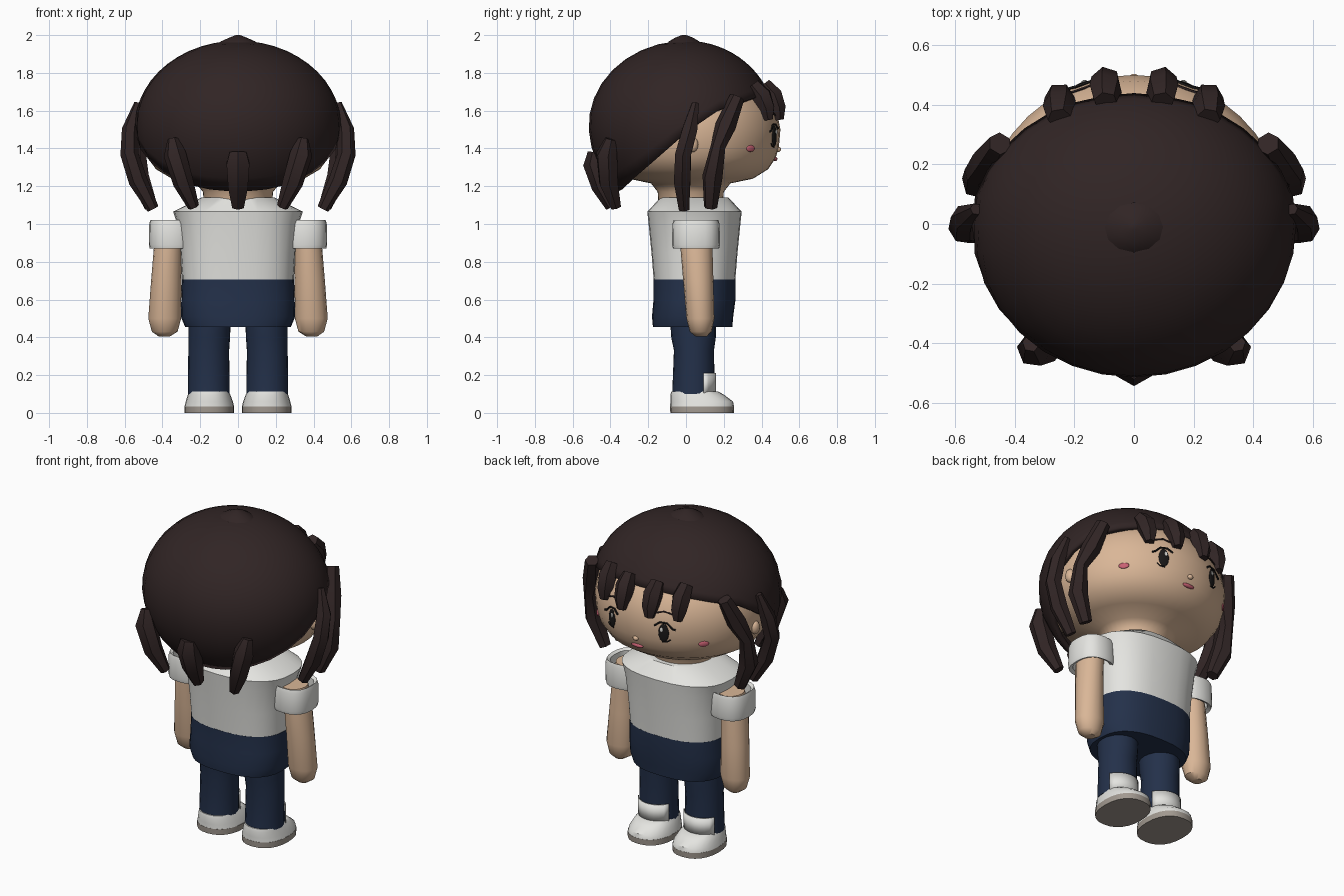
import bpy, bmesh, math
from mathutils import Vector

cube = bpy.data.objects.get("Cube")
if cube:
    bpy.data.objects.remove(cube, do_unlink=True)


def material(name, *rgb):
    m = bpy.data.materials.new(name)
    m.use_nodes = True
    m.diffuse_color = (*rgb, 1)
    m.node_tree.nodes["Principled BSDF"].inputs["Base Color"].default_value = (*rgb, 1)
    return m


HAIR = material("dark brown hair", .03, .018, .018)
SKIN = material("warm skin", .70, .47, .31)
WHITE = material("white cloth", .78, .78, .75)
NAVY = material("navy cloth", .017, .03, .068)
SOLE = material("grey sole", .36, .32, .28)
PINK = material("pink", .58, .12, .17)
BLACK = material("eye black", .01, .009, .009)


def finish(name, bm, mat, angle=40):
    bmesh.ops.recalc_face_normals(bm, faces=bm.faces)
    me = bpy.data.meshes.new(name)
    bm.to_mesh(me)
    bm.free()
    me.materials.append(mat)
    ob = bpy.data.objects.new(name, me)
    bpy.context.collection.objects.link(ob)
    bpy.ops.object.select_all(action='DESELECT')
    ob.select_set(True)
    bpy.context.view_layer.objects.active = ob
    bpy.ops.object.shade_smooth_by_angle(angle=math.radians(angle))
    return ob


def skin_rings(bm, rings, caps=True):
    rows = [[bm.verts.new(p) for p in ring] for ring in rings]
    n = len(rows[0])
    for a, b in zip(rows, rows[1:]):
        for i in range(n):
            j = (i + 1) % n
            bm.faces.new((a[i], a[j], b[j], b[i]))
    if caps:
        bm.faces.new(rows[0])
        bm.faces.new(rows[-1])


def loft(name, rings, mat, n=24, power=2, caps=True, angle=40):
    """Stack of level superellipse rings (cx, cy, z, rx, ry)."""
    def bend(v):
        return math.copysign(abs(v) ** (2 / power), v)
    bm = bmesh.new()
    turns = [math.tau * i / n for i in range(n)]
    skin_rings(bm, [[(cx + rx * bend(math.cos(t)), cy + ry * bend(math.sin(t)), z)
                     for t in turns] for cx, cy, z, rx, ry in rings], caps)
    return finish(name, bm, mat, angle)


def sweep(name, path, mat, n=6, angle=40):
    """Tapered strand through (x, y, z, radius) points."""
    pts = [Vector(p[:3]) for p in path]
    rings = []
    for i, p in enumerate(pts):
        d = (pts[min(i + 1, len(pts) - 1)] - pts[max(i - 1, 0)]).normalized()
        out = Vector((p.x, p.y, 0)).normalized()
        side = d.cross(out).normalized()
        up = side.cross(d)
        r = path[i][3]
        rings.append([p + r * (math.cos(t) * side + math.sin(t) * up)
                      for t in (math.tau * (k + .5) / n for k in range(n))])
    bm = bmesh.new()
    skin_rings(bm, rings)
    return finish(name, bm, mat, angle)


def ball(name, loc, size, mat, turn=0):
    bm = bmesh.new()
    bmesh.ops.create_uvsphere(bm, u_segments=16, v_segments=10, radius=1)
    bmesh.ops.scale(bm, vec=size, verts=bm.verts)
    ob = finish(name, bm, mat, 60)
    ob.location, ob.rotation_euler.z = loc, turn
    return ob


# Head and neck: one turned profile (radius, height)
HEAD_Y, WIDE = .025, 1.06
profile = [(.17, 1.1), (.175, 1.17), (.21, 1.215), (.33, 1.24), (.41, 1.29), (.45, 1.35),
           (.467, 1.41), (.475, 1.5), (.455, 1.6), (.40, 1.69), (.28, 1.79)]
loft("head", [(0, HEAD_Y, z, r * WIDE, r) for r, z in profile], SKIN, 40, angle=60)


def face_point(x, z, lift=0):
    for (r0, z0), (r1, z1) in zip(profile, profile[1:]):
        if z0 <= z <= z1:
            r = r0 + (r1 - r0) * (z - z0) / (z1 - z0) + lift
    return Vector((x, HEAD_Y + math.sqrt(r * r - (x / WIDE) ** 2), z))


def spot(name, x, z, w, h, mat, thick=.008, lift=0):
    p = face_point(x, z, lift)
    ball(name, p, (w, thick, h), mat, -math.atan2(x, p.y - HEAD_Y))


def stroke(name, points, mat, r=.006):
    sweep(name, [(*face_point(x, z, .002), r) for x, z in points], mat, 5)


# Face details
ball("nose", face_point(0, 1.395), (.018, .016, .014), SKIN)
spot("mouth", 0, 1.345, .04, .012, PINK, .012)

# Hair cap: a dome whose hem climbs from the nape to the forehead
hem = [(-.6, .96), (-.36, 1.17), (.02, 1.5), (.18, 1.61), (.42, 1.69), (.6, 1.73)]


def hem_height(y):
    for (y0, z0), (y1, z1) in zip(hem, hem[1:]):
        if y <= y1:
            return z0 + (z1 - z0) * (y - y0) / (y1 - y0)


def dome(turn, tilt):
    s, c = math.sin(tilt), math.cos(tilt)
    depth = .475 if math.sin(turn) > 0 else .515
    return Vector((.545 * s * math.cos(turn), depth * s * math.sin(turn),
                   1.52 + c * (.45 if c > 0 else .48)))


bm = bmesh.new()
columns, steps = 32, 12
limits = []
for i in range(columns):
    turn, tilt = math.tau * i / columns, .1
    while dome(turn, tilt).z > hem_height(dome(turn, tilt).y):
        tilt += .01
    limits.append((turn, tilt))
skin_rings(bm, [[dome(a, .1 + (t - .1) * k / steps) for a, t in limits]
                for k in range(steps + 1)], caps=False)
bm.edges.ensure_lookup_table()
bmesh.ops.holes_fill(bm, edges=[e for e in bm.edges if e.is_boundary and
                                all(v.co.z > 1.9 for v in e.verts)], sides=columns)
cap = finish("hair_cap", bm, HAIR, 60)
wall = cap.modifiers.new("thickness", 'SOLIDIFY')
wall.thickness, wall.offset = .03, -1

# Crown whorl
loft("hair_crown", [(0, -.01, 1.94, .13, .1), (0, -.01, 1.967, .09, .08),
                    (0, -.01, 1.985, .05, .05), (0, -.01, 2.0, .012, .012)], HAIR, 12)
sweep("nape_lock", [(0, -.47, 1.38, .05), (0, -.475, 1.32, .07), (0, -.44, 1.2, .06),
                    (0, -.39, 1.09, .035)], HAIR)

# Torso
Y = .045
loft("shirt", [(0, Y, .69, .295, .215), (0, Y, .85, .305, .228), (0, Y, 1.0, .322, .243),
               (0, Y, 1.065, .343, .25), (0, Y, 1.14, .195, .18)], WHITE, 28, 2.5)
loft("shorts", [(0, .035, .455, .28, .21), (0, .035, .51, .303, .215),
                (0, Y, .6, .3, .217), (0, Y, .705, .297, .217)], NAVY, 28, 2.5)

# Paired parts
for s, tag in ((1, "left"), (-1, "right")):
    # Hair locks
    sweep(f"{tag}_back_lock", [(s * .345, -.40, 1.45, .03), (s * .335, -.42, 1.37, .06),
                               (s * .29, -.41, 1.22, .055), (s * .235, -.37, 1.09, .03)], HAIR)
    sweep(f"{tag}_side_lock", [(s * .53, .05, 1.64, .02), (s * .57, .02, 1.5, .045),
                               (s * .575, -.015, 1.37, .048), (s * .53, -.02, 1.23, .05),
                               (s * .45, -.01, 1.08, .032)], HAIR)
    sweep(f"{tag}_temple_lock", [(s * .45, .27, 1.67, .04), (s * .49, .21, 1.52, .055),
                                 (s * .53, .17, 1.41, .04), (s * .525, .14, 1.25, .055),
                                 (s * .46, .13, 1.09, .036)], HAIR)
    for k, (x, y) in enumerate(((.095, .44), (.25, .385))):
        sweep(f"{tag}_fringe_{k + 1}", [(s * x, y - .03, 1.74, .04), (s * x, y + .015, 1.68, .056),
                                        (s * x, y + .04, 1.61, .05),
                                        (s * x, y + .05, 1.55, .028)], HAIR)

    # Eye, lashes, brow, cheek and ear
    spot(f"{tag}_eye", s * .175, 1.465, .03, .055, BLACK)
    spot(f"{tag}_eye_glint", s * .168, 1.487, .009, .014, WHITE, .004, .007)
    stroke(f"{tag}_upper_lash", [(s * .125, 1.505), (s * .155, 1.528), (s * .195, 1.525),
                                 (s * .225, 1.495), (s * .24, 1.49)], BLACK)
    stroke(f"{tag}_lower_lash", [(s * .165, 1.408), (s * .195, 1.412), (s * .21, 1.425)], BLACK, .004)
    stroke(f"{tag}_brow", [(s * .12, 1.575), (s * .17, 1.592), (s * .225, 1.575)], HAIR, .005)
    spot(f"{tag}_cheek", s * .36, 1.4, .03, .018, PINK)
    ball(f"{tag}_ear", (s * .495, .035, 1.42), (.025, .03, .04), SKIN)

    # Arm with rounded hand, and open rolled sleeve
    loft(f"{tag}_arm", [(s * .39, .08, .405, .03, .03), (s * .388, .078, .43, .068, .058),
                        (s * .388, .076, .5, .087, .074), (s * .38, .065, .7, .08, .08),
                        (s * .37, .055, .88, .075, .085), (s * .35, .055, 1.0, .07, .08)], SKIN, 16)
    outer = [(s * .355, .053, z, .112 + g, .122 + g) for z, g in
             ((.87, 0), (.89, .005), (1.0, .003), (1.02, -.003))]
    inner = [(s * .355, .053, z, .092, .102) for z in (1.01, .88)]
    loft(f"{tag}_sleeve", outer + inner + outer[:1], WHITE, 20, 2.5, caps=False)

    # Trouser leg and ankle panel
    loft(f"{tag}_leg", [(s * .155, .04, .1, .111, .113), (s * .155, .042, .33, .108, .106),
                        (s * .152, .04, .4, .11, .118), (s * .15, .037, .5, .112, .122)], NAVY, 20)
    bm = bmesh.new()
    bow = [math.radians(90 + a) for a in range(-63, 64, 14)]
    rows = [[bm.verts.new((s * .155 + .117 * math.cos(a), .041 + .119 * math.sin(a), z))
             for a in bow] for z in (.1, .21)]
    for i in range(len(bow) - 1):
        bm.faces.new((rows[0][i], rows[0][i + 1], rows[1][i + 1], rows[1][i]))
    panel = finish(f"{tag}_ankle_panel", bm, WHITE)
    panel.modifiers.new("thickness", 'SOLIDIFY').thickness = .006

    # Shoe
    loft(f"{tag}_sole", [(s * .152, .085, 0, .132, .168), (s * .152, .085, .035, .132, .17)], SOLE, 24, 2.3)
    loft(f"{tag}_shoe", [(s * .152, .085, .035, .131, .169), (s * .152, .083, .06, .125, .166),
                         (s * .153, .06, .095, .113, .143), (s * .154, .047, .112, .105, .125)],
         WHITE, 24, 2.3)
